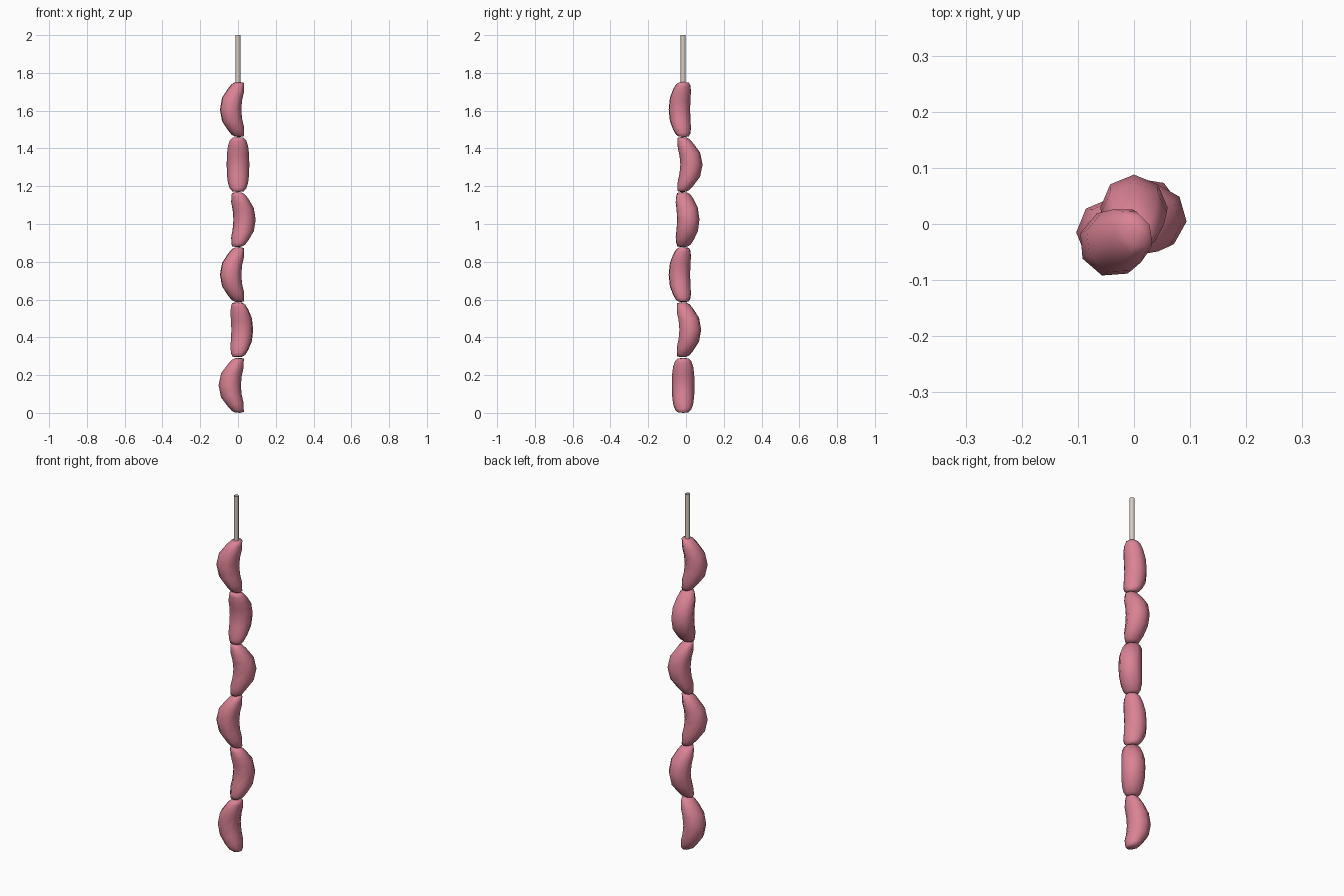
import bpy, bmesh, math

if "Cube" in bpy.data.objects:
    bpy.data.objects.remove(bpy.data.objects["Cube"])

SIDES = 8
PITCH = 0.2915
AXIS_Y = -0.015


def material(name, rgb):
    m = bpy.data.materials.new(name)
    m.diffuse_color = (*rgb, 1)
    m.use_nodes = True
    m.node_tree.nodes["Principled BSDF"].inputs["Base Color"].default_value = m.diffuse_color
    return m


pink = material("sausage pink", (0.70, 0.225, 0.30))
twine = material("twine beige", (0.68, 0.60, 0.53))

# half profile of one link: height from middle, bulge offset, radius, side radius, tilt
HALF = [(0.0, 0.044, 0.059, 0.060, 0),
        (0.056, 0.035, 0.055, 0.0585, 9),
        (0.100, 0.013, 0.043, 0.053, 15),
        (0.128, 0.001, 0.032, 0.043, 14),
        (0.142, -0.007, 0.024, 0.030, 3)]
RINGS = [(-h, o, r, s, -t) for h, o, r, s, t in reversed(HALF[1:])] + HALF


def finish(bm, name, mat):
    bmesh.ops.recalc_face_normals(bm, faces=bm.faces)
    me = bpy.data.meshes.new(name)
    bm.to_mesh(me)
    bm.free()
    me.materials.append(mat)
    for p in me.polygons:
        p.use_smooth = True
    ob = bpy.data.objects.new(name, me)
    bpy.context.collection.objects.link(ob)
    return ob


def skin(bm, loops):
    for a, b in zip(loops, loops[1:]):
        n = len(a)
        for i in range(n):
            j = (i + 1) % n
            bm.faces.new((a[i], a[j], b[j], b[i]))


# curved sausage link bulging towards local +x
def sausage(name, z, angle):
    bm = bmesh.new()
    loops = []
    for h, o, r, s, t in RINGS:
        t = math.radians(t)
        ring = []
        for i in range(SIDES):
            a = 2 * math.pi * i / SIDES
            u = r * math.cos(a)
            ring.append(bm.verts.new((o + u * math.cos(t), s * math.sin(a), h + u * math.sin(t))))
        loops.append(ring)
    skin(bm, loops)
    # slightly pointed end caps
    for ring, end in ((loops[0], -1), (loops[-1], 1)):
        tip = bm.verts.new((-0.011, 0, end * PITCH / 2))
        for i in range(SIDES):
            bm.faces.new((ring[i], ring[(i + 1) % SIDES], tip))
    ob = finish(bm, name, pink)
    ob.location = (0, AXIS_Y, z)
    ob.rotation_euler.z = math.radians(angle)


for k, ang in enumerate((180, 59, 207, 38, 90, 207)):
    sausage(f"sausage_link_{k + 1}", PITCH * (k + 0.5) + 0.003, ang)

# open hanging string
bm = bmesh.new()
skin(bm, [[bm.verts.new((0.013 * math.cos(math.pi * i / 4), AXIS_Y + 0.013 * math.sin(math.pi * i / 4), z))
           for i in range(8)] for z in (1.735, 2.0)])
finish(bm, "hanging_string", twine)

# stand exactly on the ground
for ob in bpy.context.collection.objects:
    if ob.name == "sausage_link_1":
        ob.location.z -= 0.003
